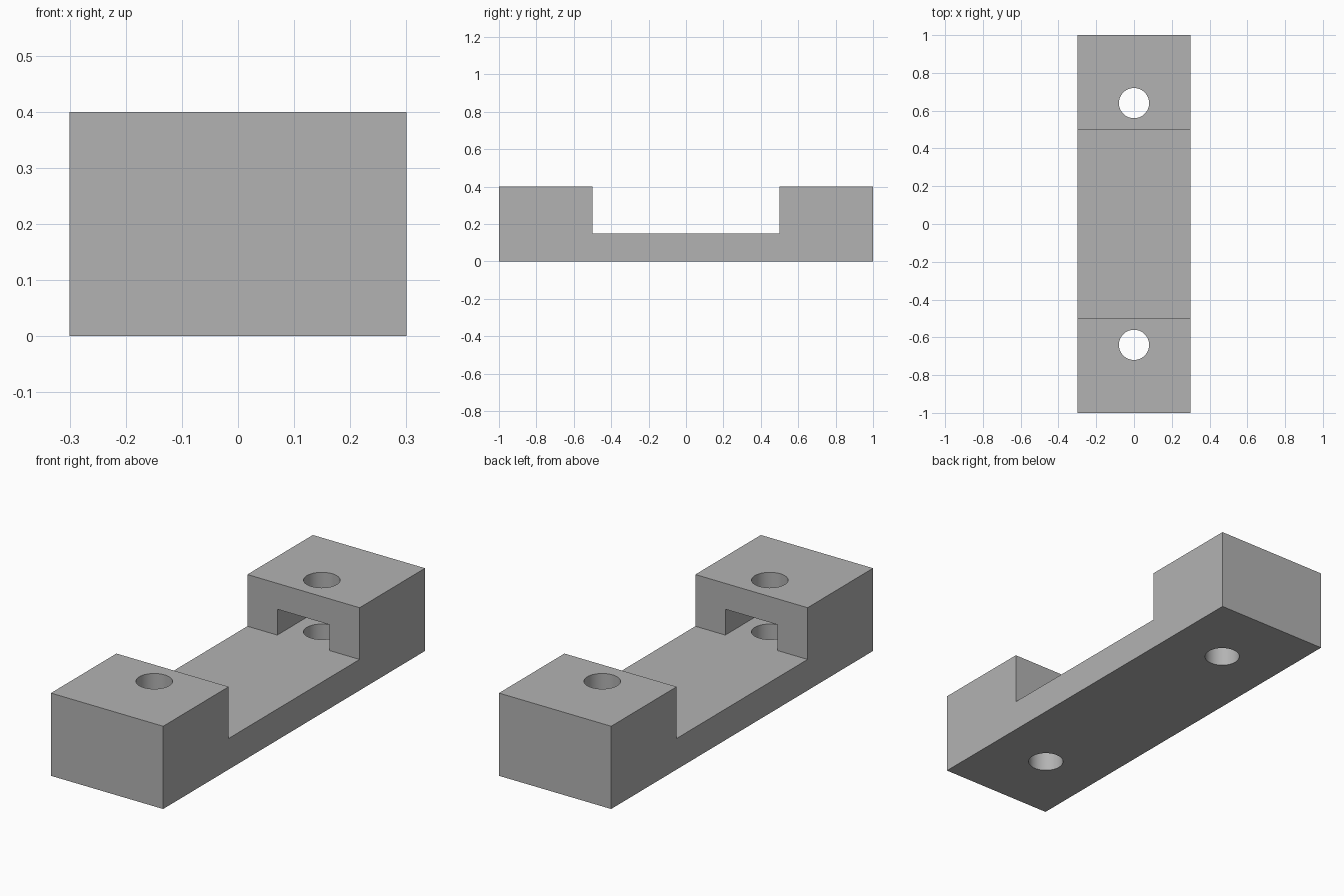
import bpy
import bmesh
import math

if "Cube" in bpy.data.objects:
    bpy.data.objects.remove(bpy.data.objects["Cube"], do_unlink=True)

HALF_WIDTH, HALF_LENGTH, HEIGHT = 0.3, 1.0, 0.4
STEP_Y, FLOOR_Z = 0.5, 0.15          # recess between the two end blocks
HOLE_RADIUS, HOLE_Y = 0.08, 0.64
POCKET_SIZE, POCKET_TOP = 0.28, 0.275

grey = bpy.data.materials.new("plain grey")
grey.use_nodes = True
colour = (0.45, 0.45, 0.45, 1)
grey.diffuse_color = colour
grey.node_tree.nodes["Principled BSDF"].inputs["Base Color"].default_value = colour

# Body: stepped side profile extruded across the width
half = [(HALF_LENGTH, 0), (HALF_LENGTH, HEIGHT), (STEP_Y, HEIGHT), (STEP_Y, FLOOR_Z)]
profile = half + [(-y, z) for y, z in reversed(half)]
bm = bmesh.new()
side = bm.faces.new([bm.verts.new((-HALF_WIDTH, y, z)) for y, z in profile])
extruded = bmesh.ops.extrude_face_region(bm, geom=[side])["geom"]
bmesh.ops.translate(bm, vec=(2 * HALF_WIDTH, 0, 0),
                    verts=[v for v in extruded if isinstance(v, bmesh.types.BMVert)])
bmesh.ops.recalc_face_normals(bm, faces=bm.faces)
mesh = bpy.data.meshes.new("bracket_body")
bm.to_mesh(mesh)
bm.free()
mesh.materials.append(grey)
body = bpy.data.objects.new("bracket_body", mesh)
bpy.context.collection.objects.link(body)


def cut(cutter):
    """Subtract the cutter from the body, then discard it."""
    cutter.hide_render = True
    cutter.data.materials.append(grey)
    bpy.ops.object.select_all(action="DESELECT")
    body.select_set(True)
    bpy.context.view_layer.objects.active = body
    mod = body.modifiers.new("cut", "BOOLEAN")
    mod.operation, mod.solver, mod.object = "DIFFERENCE", "EXACT", cutter
    bpy.ops.object.modifier_apply(modifier=mod.name)
    bpy.data.objects.remove(cutter, do_unlink=True)


for sign in (-1, 1):
    # Square nut pocket, open towards the middle and level with the floor
    overlap = 0.1
    inner, outer = STEP_Y - overlap, STEP_Y + POCKET_SIZE
    bpy.ops.mesh.primitive_cube_add(
        size=1, location=(0, sign * (inner + outer) / 2, (FLOOR_Z + POCKET_TOP) / 2))
    pocket = bpy.context.object
    pocket.name = "pocket_cutter"
    pocket.scale = (POCKET_SIZE, outer - inner, POCKET_TOP - FLOOR_Z)
    bpy.context.view_layer.update()
    cut(pocket)

    # Bolt hole straight through the end block
    bpy.ops.mesh.primitive_cylinder_add(
        vertices=64, radius=HOLE_RADIUS, depth=1, location=(0, sign * HOLE_Y, HEIGHT / 2))
    hole = bpy.context.object
    hole.name = "hole_cutter"
    cut(hole)

# Smooth hole walls, sharp block edges
bpy.ops.object.select_all(action="DESELECT")
body.select_set(True)
bpy.context.view_layer.objects.active = body
bpy.ops.object.shade_smooth_by_angle(angle=math.radians(30))
